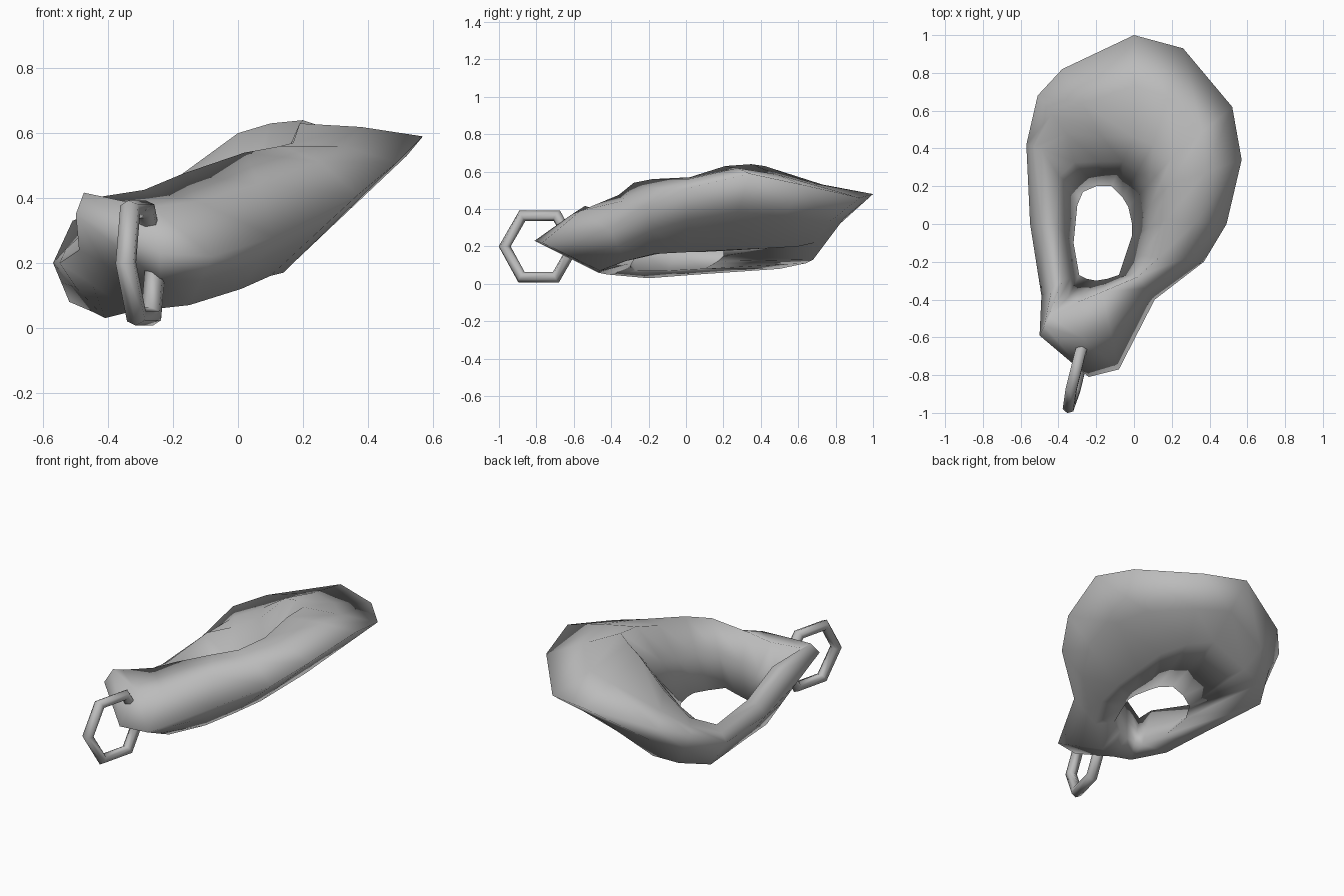
import bpy
import bmesh
import math
from mathutils import Vector

default_cube = bpy.data.objects.get("Cube")
if default_cube:
    bpy.data.objects.remove(default_cube)


def make_material(name, value):
    material = bpy.data.materials.new(name)
    material.use_nodes = True
    colour = (value, value, value, 1)
    material.diffuse_color = colour
    material.node_tree.nodes["Principled BSDF"].inputs["Base Color"].default_value = colour
    return material


grey = make_material("plain grey", 0.5)

# Four closed guide loops of the collar, counted clockwise from the back
outer_rim = [(0, 1, .48), (.26, .93, .46), (.52, .62, .53), (.57, .34, .59), (.49, 0, .51),
             (.37, -.2, .41), (.11, -.4, .28), (-.08, -.77, .22), (-.24, -.81, .23),
             (-.5, -.59, .35), (-.49, -.38, .24), (-.55, 0, .2), (-.57, .42, .2),
             (-.51, .68, .33), (-.38, .82, .38)]
top_crest = [(0, .46, .6), (.1, .42, .63), (.2, .35, .64), (.19, .21, .63), (.17, .02, .57),
             (.13, -.18, .56), (.02, -.28, .54), (-.17, -.36, .475), (-.29, -.41, .425),
             (-.45, -.49, .4), (-.38, -.3, .34), (-.42, 0, .26), (-.49, .4, .28),
             (-.36, .48, .32), (-.17, .46, .43)]
hole_edge = [(-.12, .2, .18), (-.06, .14, .18), (-.03, .09, .17), (-.01, 0, .17), (-.01, -.06, .17),
             (-.04, -.15, .16), (-.08, -.27, .14), (-.14, -.29, .11), (-.2, -.3, .09),
             (-.25, -.29, .08), (-.29, -.27, .07), (-.32, -.1, .07), (-.3, .1, .08),
             (-.27, .17, .12), (-.2, .2, .15)]
under_keel = [(-.02, .69, .22), (.1, .6, .2), (.16, .43, .19), (.15, .22, .18), (.14, .02, .17),
              (.1, -.17, .16), (.01, -.33, .12), (-.15, -.46, .07), (-.24, -.47, .06),
              (-.33, -.42, .05), (-.41, -.2, .03), (-.45, .06, .05), (-.52, .5, .08),
              (-.4, .64, .11), (-.25, .68, .13)]


def middle_loop(first, second, front_lift=0.0, back_drop=0.0):
    """A loop halfway between two guides, raised more towards the front."""
    loop = []
    for a, b in zip(first, second):
        point = (Vector(a) + Vector(b)) / 2
        point.z += front_lift - back_drop * point.y
        loop.append(point)
    return loop


def loft_ring(name, loops):
    """Join closed loops into one closed tube."""
    bm = bmesh.new()
    rows = [[bm.verts.new(point) for point in loop] for loop in loops]
    count = len(rows[0])
    for r, row in enumerate(rows):
        following = rows[(r + 1) % len(rows)]
        for i in range(count):
            j = (i + 1) % count
            bm.faces.new((row[i], row[j], following[j], following[i]))
    bmesh.ops.recalc_face_normals(bm, faces=bm.faces)
    mesh = bpy.data.meshes.new(name)
    bm.to_mesh(mesh)
    bm.free()
    obj = bpy.data.objects.new(name, mesh)
    bpy.context.collection.objects.link(obj)
    return obj


def finish(obj):
    obj.data.materials.append(grey)
    bpy.ops.object.select_all(action="DESELECT")
    obj.select_set(True)
    bpy.context.view_layer.objects.active = obj
    bpy.ops.object.shade_smooth()


# Collar body
collar = loft_ring("collar", [
    outer_rim, middle_loop(outer_rim, top_crest, 0.02, 0.04), top_crest,
    middle_loop(top_crest, hole_edge), hole_edge,
    under_keel, middle_loop(under_keel, outer_rim)])
finish(collar)

# Six-sided link hanging from the front, leaning a little and partly sunk into the collar
bpy.ops.mesh.primitive_torus_add(
    major_segments=6, minor_segments=6, major_radius=0.19, minor_radius=0.033,
    location=(-0.3, -0.785, 0.2),
    rotation=(math.pi / 2 + 0.06, 0, math.atan2(-0.97, -0.24)))
link = bpy.context.object
link.name = "front_link"
finish(link)
